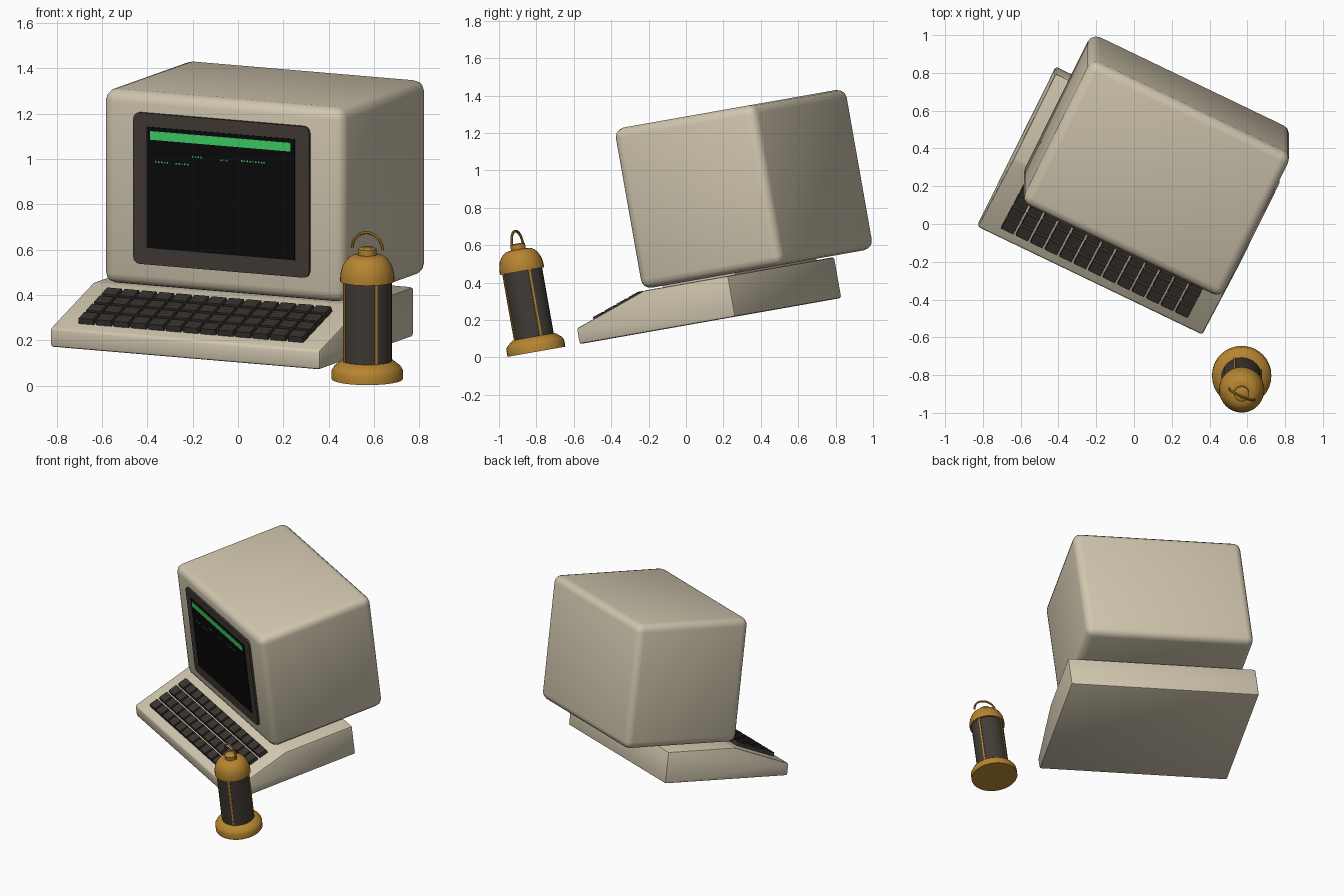
import bpy, bmesh, math
from mathutils import Matrix, Vector

if "Cube" in bpy.data.objects:
    bpy.data.objects.remove(bpy.data.objects["Cube"])


def material(name, rgb):
    m = bpy.data.materials.new(name)
    m.diffuse_color = (*rgb, 1)
    m.use_nodes = True
    m.node_tree.nodes["Principled BSDF"].inputs["Base Color"].default_value = m.diffuse_color
    return m


CREAM = material("cream plastic", (0.64, 0.57, 0.43))
BROWN = material("dark brown", (0.055, 0.045, 0.036))
KEY = material("key brown", (0.040, 0.034, 0.028))
BLACK = material("screen black", (0.003, 0.003, 0.003))
GREEN = material("phosphor green", (0.05, 0.66, 0.14))
GOLD = material("brass", (0.47, 0.235, 0.03))

# The whole scene leans back by ten degrees; the terminal is also turned
TILT = Matrix.Translation((0, 0, 0.171)) @ Matrix.Rotation(math.radians(10), 4, 'X')
TERMINAL = TILT @ Matrix.Translation((-0.0265, 0.133, 0)) @ Matrix.Rotation(math.radians(-26), 4, 'Z')
LANTERN = TILT @ Matrix.Translation((0.57, -0.812, 0))


def finish(bm, name, mat, world, angle=40):
    bmesh.ops.recalc_face_normals(bm, faces=bm.faces)
    me = bpy.data.meshes.new(name)
    bm.to_mesh(me)
    bm.free()
    me.materials.append(mat)
    me.shade_smooth()
    me.set_sharp_from_angle(angle=math.radians(angle))
    ob = bpy.data.objects.new(name, me)
    bpy.context.collection.objects.link(ob)
    ob.matrix_world = world
    return ob


def add_box(bm, lo, hi, world=Matrix()):
    lo, hi = Vector(lo), Vector(hi)
    m = world @ Matrix.Translation((lo + hi) / 2) @ Matrix.Diagonal((*(hi - lo), 1))
    return bmesh.ops.create_cube(bm, size=1, matrix=m)["verts"]


def bevel(bm, edges, r, seg):
    bmesh.ops.bevel(bm, geom=list(edges), offset=r, segments=seg, profile=0.5, affect='EDGES')


def lathe(name, profile, mat, n=32):
    bm = bmesh.new()
    vs = [bm.verts.new((r, 0, z)) for r, z in profile]
    es = [bm.edges.new(p) for p in zip(vs, vs[1:])]
    bmesh.ops.spin(bm, geom=vs + es, cent=(0, 0, 0), axis=(0, 0, 1),
                   angle=math.tau, steps=n, use_duplicate=False)
    bmesh.ops.remove_doubles(bm, verts=bm.verts, dist=1e-4)
    return finish(bm, name, mat, LANTERN)


# Wedge base with a sloping keyboard deck
FRONT, RIDGE, BACK, LOW, HIGH = -0.472, -0.04, 0.472, 0.085, 0.222
bm = bmesh.new()
side = [(FRONT, 0), (BACK, 0), (BACK, HIGH), (RIDGE, HIGH), (FRONT, LOW)]
face = bm.faces.new([bm.verts.new((-0.662, v, z)) for v, z in side])
ext = bmesh.ops.extrude_face_region(bm, geom=[face])["geom"]
for v in ext:
    if isinstance(v, bmesh.types.BMVert):
        v.co.x = 0.662
bevel(bm, bm.edges, 0.012, 2)
finish(bm, "keyboard_base", CREAM, TERMINAL)

# Neck between base and monitor
bm = bmesh.new()
add_box(bm, (-0.5, 0.0, 0.2), (0.5, 0.44, 0.26))
finish(bm, "neck", CREAM, TERMINAL)

# Monitor housing
bm = bmesh.new()
add_box(bm, (-0.59, -0.096, 0.23), (0.59, 0.76, 1.10))
bevel(bm, bm.edges, 0.05, 3)
finish(bm, "monitor_housing", CREAM, TERMINAL)

# Bezel plate with rounded corners
bm = bmesh.new()
add_box(bm, (-0.431, -0.110, 0.335), (0.431, -0.08, 1.012))
bevel(bm, [e for e in bm.edges if abs(e.verts[0].co.y - e.verts[1].co.y) > 0.01], 0.03, 4)
finish(bm, "bezel", BROWN, TERMINAL)

# Screen, status bar and short text dashes
bm = bmesh.new()
add_box(bm, (-0.363, -0.114, 0.41), (0.363, -0.108, 0.952))
finish(bm, "screen", BLACK, TERMINAL)
bm = bmesh.new()
add_box(bm, (-0.345, -0.117, 0.896), (0.345, -0.112, 0.935))
finish(bm, "status_bar", GREEN, TERMINAL)
bm = bmesh.new()
for u, z, count in ((-0.14, 0.832, 4), (0.0, 0.828, 3), (0.10, 0.832, 9), (-0.32, 0.795, 5), (-0.22, 0.795, 5)):
    for i in range(count):
        add_box(bm, (u + i * 0.014, -0.116, z), (u + i * 0.014 + 0.007, -0.113, z + 0.007))
finish(bm, "text_dashes", GREEN, TERMINAL)

# Keys: four rows of thirteen, slightly tapered, lying on the slope
slope = math.atan2(HIGH - LOW, RIDGE - FRONT)
deck = Matrix.Translation((0, FRONT, LOW)) @ Matrix.Rotation(slope, 4, 'X')
COLS, ROWS, PU, PV = 13, 4, 0.0855, 0.080
bm = bmesh.new()
for r in range(ROWS):
    for c in range(COLS):
        u, v = (c - (COLS - 1) / 2) * PU, 0.096 + r * PV
        place = deck @ Matrix.Translation((u, v, 0))
        vs = add_box(bm, (-0.038, -0.034, -0.004), (0.038, 0.034, 0.026))
        for k in vs:
            if k.co.z > 0:
                k.co.x *= 0.93
                k.co.y *= 0.93
            k.co = place @ k.co
finish(bm, "keys", KEY, TERMINAL)

# Lantern: foot, dark glass, domed roof with cap
lathe("lantern_foot", [(0, 0), (0.157, 0), (0.157, 0.04), (0.148, 0.055), (0.115, 0.082), (0, 0.082)], GOLD)
lathe("lantern_glass", [(0, 0.075), (0.108, 0.075), (0.108, 0.45), (0, 0.45)], BROWN)
dome = [(0.12 - 0.070 * (1 - math.cos(t)), 0.45 + 0.105 * math.sin(t))
        for t in (i * math.pi / 2 / 6 for i in range(7))]
lathe("lantern_roof", [(0, 0.438), (0.12, 0.438)] + dome
      + [(0.04, 0.556), (0.04, 0.582), (0.032, 0.588), (0, 0.588)], GOLD)

# Four thin posts around the glass
bm = bmesh.new()
for k in range(4):
    add_box(bm, (0.1, -0.006, 0.075), (0.113, 0.006, 0.45),
            Matrix.Rotation(math.radians(20 + 90 * k), 4, 'Z'))
finish(bm, "lantern_posts", GOLD, LANTERN)

# Half-ring carrying handle
R, r, N, S = 0.073, 0.007, 18, 8
bm = bmesh.new()
rings = []
for i in range(N + 1):
    a = math.pi * i / N
    rings.append([bm.verts.new(((R + r * math.cos(b)) * math.cos(a), r * math.sin(b),
                                0.582 + (R + r * math.cos(b)) * math.sin(a)))
                  for b in (math.tau * j / S for j in range(S))])
for p, q in zip(rings, rings[1:]):
    for j in range(S):
        bm.faces.new((p[j], p[(j + 1) % S], q[(j + 1) % S], q[j]))
bm.faces.new(rings[0])
bm.faces.new(rings[-1])
finish(bm, "lantern_handle", GOLD, LANTERN @ Matrix.Rotation(math.radians(-24), 4, 'Z'))
